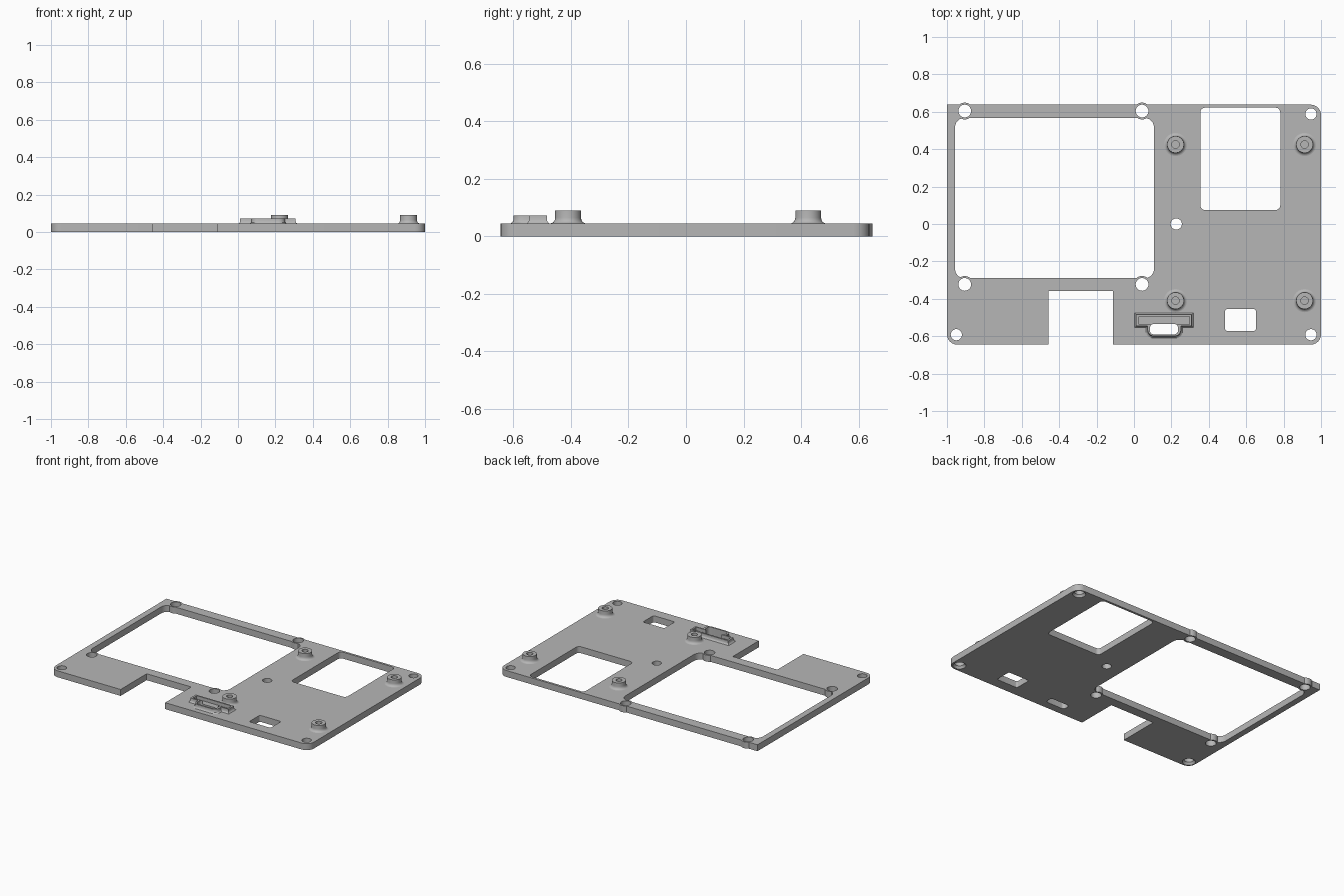
import bpy, bmesh, math

if "Cube" in bpy.data.objects:
    bpy.data.objects.remove(bpy.data.objects["Cube"])

grey = bpy.data.materials.new("plain grey")
grey.use_nodes = True
grey.diffuse_color = (0.47, 0.47, 0.47, 1)
grey.node_tree.nodes["Principled BSDF"].inputs["Base Color"].default_value = grey.diffuse_color

T = 0.045  # plate thickness


def make(name, bm):
    bmesh.ops.recalc_face_normals(bm, faces=bm.faces)
    me = bpy.data.meshes.new(name)
    bm.to_mesh(me)
    bm.free()
    me.materials.append(grey)
    ob = bpy.data.objects.new(name, me)
    bpy.context.collection.objects.link(ob)
    return ob


def rounded(points, radii, steps=6):
    """Outline with each corner replaced by an arc-like curve of the given radius."""
    out = []
    n = len(points)
    for i, (p, r) in enumerate(zip(points, radii)):
        if r == 0:
            out.append(p)
            continue
        ends = []
        for q in (points[i - 1], points[(i + 1) % n]):
            d = math.dist(p, q)
            ends.append([p[k] + (q[k] - p[k]) * r / d for k in (0, 1)])
        a, b = ends
        c = [a[k] + b[k] - p[k] for k in (0, 1)]
        for s in range(steps + 1):
            t = s / steps * math.pi / 2
            out.append(tuple(c[k] + (a[k] - c[k]) * math.cos(t)
                             + (b[k] - c[k]) * math.sin(t) for k in (0, 1)))
    return out


def rect(x0, y0, x1, y1, r=0.0):
    return rounded([(x0, y0), (x1, y0), (x1, y1), (x0, y1)], [r] * 4)


def disc(x, y, r, n=32):
    return [(x + r * math.cos(2 * math.pi * i / n),
             y + r * math.sin(2 * math.pi * i / n)) for i in range(n)]


def loft(name, stacks):
    """Solids, each given as a list of (outline, z) levels."""
    bm = bmesh.new()
    for levels in stacks:
        rings = [[bm.verts.new((x, y, z)) for x, y in o] for o, z in levels]
        for lo, hi in zip(rings, rings[1:]):
            for i in range(len(lo)):
                bm.faces.new((lo[i - 1], lo[i], hi[i], hi[i - 1]))
        bm.faces.new(rings[0])
        bm.faces.new(rings[-1])
    return make(name, bm)


def prism(name, outlines, z0, z1):
    return loft(name, [[(o, z0), (o, z1)] for o in outlines])


def boolean(ob, tool, op):
    mod = ob.modifiers.new(op, "BOOLEAN")
    mod.operation, mod.solver, mod.object = op, "EXACT", tool
    bpy.context.view_layer.update()
    ev = ob.evaluated_get(bpy.context.evaluated_depsgraph_get())
    me = bpy.data.meshes.new_from_object(ev)
    ob.modifiers.clear()
    ob.data = me
    bpy.data.objects.remove(tool)


# Base plate with three rounded corners and a front notch
plate = prism("base_plate", [rounded(
    [(-1, -0.645), (-0.457, -0.645), (-0.457, -0.357), (-0.112, -0.357),
     (-0.112, -0.645), (1, -0.645), (1, 0.638), (-1, 0.638)],
    [0.055, 0, 0, 0, 0, 0.055, 0.055, 0])], 0, T)

# Openings
boolean(plate, prism("opening_cutter", [
    rect(-0.957, -0.29, 0.107, 0.567, 0.05),
    rect(0.355, 0.075, 0.782, 0.622, 0.025),
    rect(0.487, -0.572, 0.652, -0.455, 0.012)], -0.1, 0.2), "DIFFERENCE")

# Round bosses at the corners of the large opening
boss_spots = [(x, y) for x in (-0.905, 0.043) for y in (-0.323, 0.604)]
boolean(plate, prism("boss_adder", [disc(x, y, 0.045) for x, y in boss_spots],
                     0, T), "UNION")

# Screw holes, the corner ones countersunk underneath
corner_spots = [(-0.95, -0.592), (0.946, -0.592), (0.946, 0.588)]
slot = rect(0.085, -0.59, 0.235, -0.535, 0.02)
boolean(plate, prism("hole_cutter",
                     [disc(x, y, 0.034) for x, y in boss_spots]
                     + [disc(x, y, 0.03) for x, y in corner_spots + [(0.226, 0)]]
                     + [slot], -0.1, 0.2), "DIFFERENCE")
boolean(plate, loft("countersink_cutter", [
    [(disc(x, y, 0.045), -0.01), (disc(x, y, 0.04), 0.005), (disc(x, y, 0.028), 0.018)]
    for x, y in corner_spots]), "DIFFERENCE")


# Standoffs with flared feet and blind holes
def standoff(name, x, y):
    flare = [(0.045 + 0.017 * (1 - math.sin(t)), T + 0.02 * (1 - math.cos(t)))
             for t in (math.pi / 2 * i / 5 for i in range(6))]
    profile = [(0.062, T - 0.01)] + flare + [(0.045, 0.09), (0.02, 0.09), (0.02, 0.05)]
    return loft(name, [[(disc(x, y, r), z) for r, z in profile]])


parts = [plate]
for side, x in (("right", 0.222), ("left", 0.912)):
    for end, y in (("front", -0.41), ("back", 0.425)):
        parts.append(standoff(f"standoff_{end}_{side}", x, y))


# Connector surround: T-shaped rim with a flared foot
def tee(g):
    return rounded(
        [(0.012 - g, -0.545 - g), (0.073 - g, -0.545 - g), (0.073 - g, -0.6 - g),
         (0.251 + g, -0.6 - g), (0.251 + g, -0.545 - g), (0.308 + g, -0.545 - g),
         (0.308 + g, -0.484 + g), (0.012 - g, -0.484 + g)],
        [0, 0, 0.035, 0.035, 0, 0, 0, 0])


rim = loft("connector_rim", [[(tee(0.009), T - 0.01), (tee(0.009), T),
                              (tee(0.003), 0.05), (tee(0), 0.058), (tee(0), 0.073)]])
boolean(rim, prism("slot_cutter", [slot], -0.1, 0.2), "DIFFERENCE")
boolean(rim, prism("pocket_cutter", [rect(0.026, -0.536, 0.296, -0.494)], 0.05, 0.2),
        "DIFFERENCE")
parts.append(rim)

# Smooth round walls, keep edges sharp
for ob in bpy.context.view_layer.objects:
    ob.select_set(ob in parts)
bpy.context.view_layer.objects.active = plate
bpy.ops.object.shade_smooth_by_angle(angle=math.radians(30))
